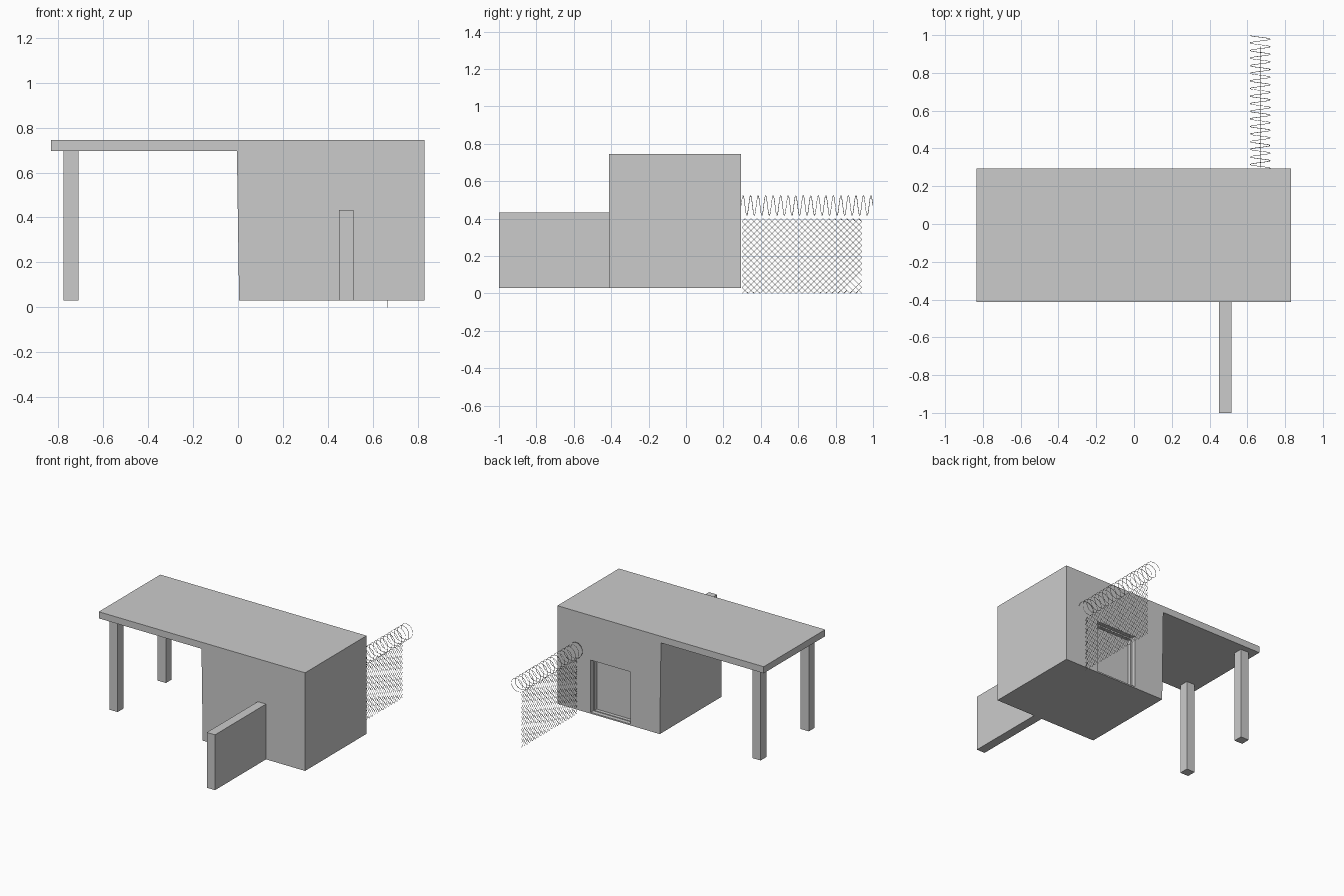
import bpy, bmesh, math

if "Cube" in bpy.data.objects:
    bpy.data.objects.remove(bpy.data.objects["Cube"])


def box(name, x, y, z):
    """Axis-aligned box from (min, max) pairs."""
    bm = bmesh.new()
    bmesh.ops.create_cube(bm, size=1)
    for v in bm.verts:
        v.co = [(a + b) / 2 + c * (b - a) for c, (a, b) in zip(v.co, (x, y, z))]
    me = bpy.data.meshes.new(name)
    bm.to_mesh(me)
    bm.free()
    ob = bpy.data.objects.new(name, me)
    bpy.context.collection.objects.link(ob)
    return ob


def wires(name, paths, radius):
    """Thin round wires following lists of points."""
    cu = bpy.data.curves.new(name, 'CURVE')
    cu.dimensions = '3D'
    cu.bevel_depth = radius
    cu.bevel_resolution = 0
    cu.use_fill_caps = True
    for path in paths:
        sp = cu.splines.new('POLY')
        sp.points.add(len(path) - 1)
        for p, co in zip(sp.points, path):
            p.co = (*co, 1)
    ob = bpy.data.objects.new(name, cu)
    bpy.context.collection.objects.link(ob)
    return ob


FRONT, BACK, BASE = -0.413, 0.295, 0.03

# Guard room and overhanging roof: one profile extruded front to back
profile = [(-0.833, 0.745), (-0.833, 0.697), (-0.005, 0.697),
           (0.005, BASE), (0.83, BASE), (0.83, 0.745)]
bm = bmesh.new()
face = bm.faces.new([bm.verts.new((x, FRONT, z)) for x, z in profile])
ext = bmesh.ops.extrude_face_region(bm, geom=[face])
bmesh.ops.translate(bm, vec=(0, BACK - FRONT, 0),
                    verts=[g for g in ext['geom'] if isinstance(g, bmesh.types.BMVert)])
bmesh.ops.recalc_face_normals(bm, faces=bm.faces)
me = bpy.data.meshes.new("room_and_roof")
bm.to_mesh(me)
bm.free()
room = bpy.data.objects.new("room_and_roof", me)
bpy.context.collection.objects.link(room)

# Stepped door recess in the back wall
bpy.context.view_layer.objects.active = room
for x, depth, z in [((0.24, 0.562), 0.03, (0.04, 0.42)),
                    ((0.252, 0.55), 0.055, (0.045, 0.41))]:
    cutter = box("door_cutter", x, (BACK - depth, BACK + 0.05), z)
    cutter.hide_render = True
    mod = room.modifiers.new("door", 'BOOLEAN')
    mod.operation = 'DIFFERENCE'
    mod.solver = 'EXACT'
    mod.object = cutter
    bpy.ops.object.modifier_apply(modifier=mod.name)
    bpy.data.objects.remove(cutter)

# Roof posts
for name, y in (("front_post", -0.37), ("back_post", 0.185)):
    box(name, (-0.777, -0.711), (y, y + 0.066), (BASE, 0.697))

# Low wall in front
box("low_wall", (0.449, 0.515), (-1.0, FRONT), (BASE, 0.433))

# Chain-link fence: mirrored zigzag wires that meet to form diamonds
FENCE_X, Y0, Y1, HEIGHT = 0.668, 0.30, 0.94, 0.40
COLS, ROWS = 40, 25
dy, dz = (Y1 - Y0) / COLS, HEIGHT / ROWS
wires("chain_link_fence",
      [[(FENCE_X, Y0 + dy * (c + (r + c) % 2), dz * r) for r in range(ROWS + 1)]
       for c in range(COLS)], 0.0013)

# Coiled wire along the fence top
TURNS, STEPS, RADIUS = 17.5, 24, 0.053
n = int(TURNS * STEPS)
wires("wire_coil",
      [[(FENCE_X + RADIUS * math.cos(2 * math.pi * i / STEPS),
         BACK + (0.999 - BACK) * i / n,
         0.47 + RADIUS * math.sin(2 * math.pi * i / STEPS)) for i in range(n + 1)]],
      0.0015)
